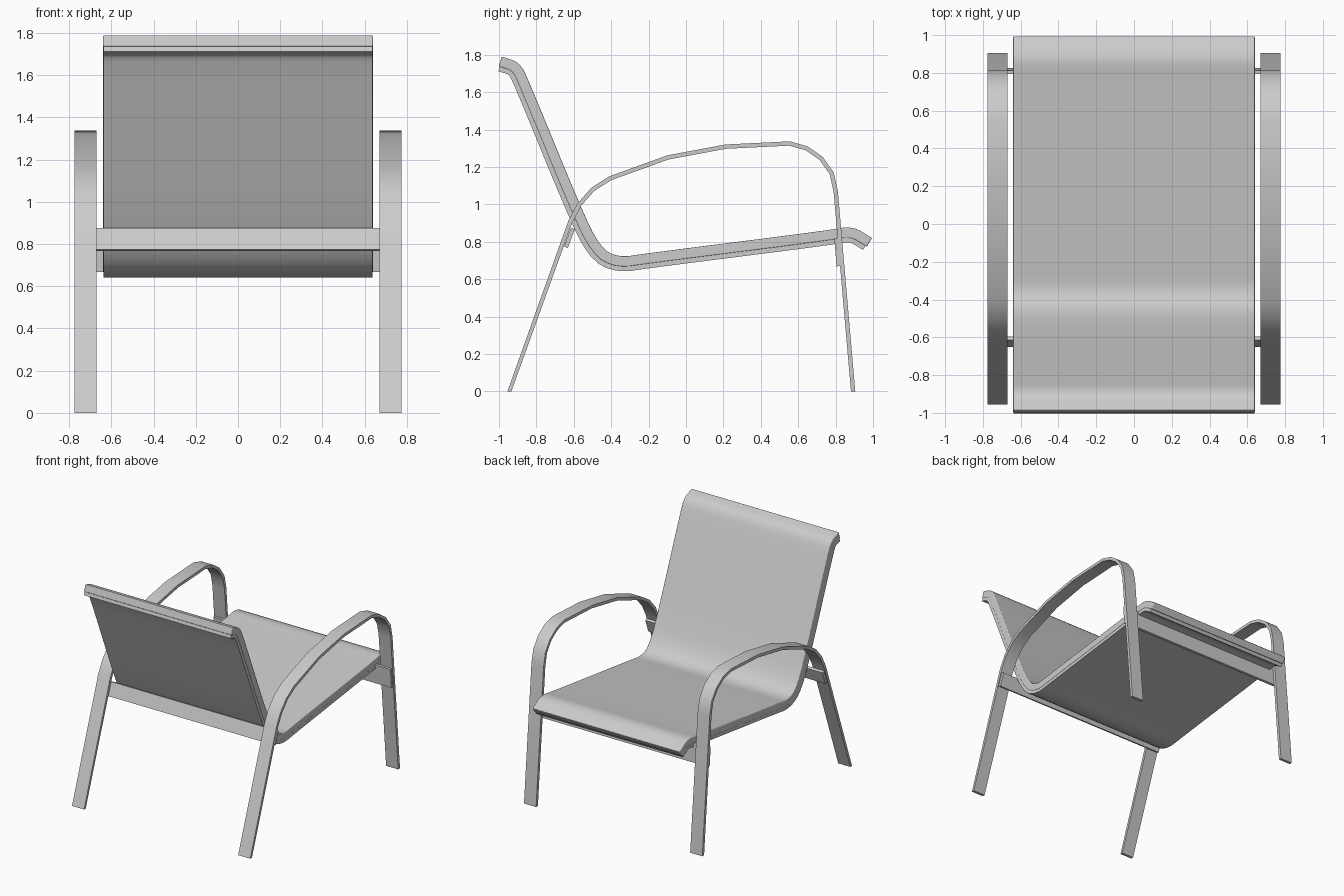
import bpy, bmesh
from mathutils import Vector

cube = bpy.data.objects.get("Cube")
if cube:
    bpy.data.objects.remove(cube, do_unlink=True)

grey = bpy.data.materials.new("light grey")
grey.use_nodes = True
colour = (0.6, 0.6, 0.6, 1)
grey.diffuse_color = colour
grey.node_tree.nodes["Principled BSDF"].inputs["Base Color"].default_value = colour


def offset(path, dist):
    """Shift a (y, z) polyline to its right-hand side, with mitred corners."""
    pts = [Vector(p) for p in path]
    out = []
    for i, p in enumerate(pts):
        dirs = [(b - a).normalized() for a, b in zip(pts[max(i - 1, 0):i + 1], pts[max(i - 1, 0) + 1:i + 2])]
        normals = [Vector((d.y, -d.x)) for d in dirs]
        n = sum(normals, Vector((0, 0))).normalized()
        out.append(p + n * dist / n.dot(normals[0]))
    return out


def round_path(path, steps=2):
    """Soften the bends of a polyline by corner cutting."""
    pts = [Vector(p) for p in path]
    for _ in range(steps):
        cut = [pts[0]]
        for a, b in zip(pts, pts[1:]):
            cut += [a.lerp(b, 0.25), a.lerp(b, 0.75)]
        pts = cut + [path_end(pts)]
    return pts


def path_end(pts):
    return pts[-1].copy()


def strip(name, path, near, far, x0, x1, bevel=0.0):
    """Solid band between two offsets of a side path, spanning x0 to x1."""
    a, b = offset(path, near), offset(path, far)
    bm = bmesh.new()
    rows = []
    for p, q in zip(a, b):
        ring = ((x0, p), (x1, p), (x1, q), (x0, q))
        rows.append([bm.verts.new((x, v.x, max(v.y, 0))) for x, v in ring])
    for r, s in zip(rows, rows[1:]):
        for k in range(4):
            j = (k + 1) % 4
            bm.faces.new((r[k], r[j], s[j], s[k]))
    bm.faces.new(rows[0])
    bm.faces.new(rows[-1])
    bmesh.ops.recalc_face_normals(bm, faces=bm.faces)
    mesh = bpy.data.meshes.new(name)
    bm.to_mesh(mesh)
    bm.free()
    mesh.materials.append(grey)
    obj = bpy.data.objects.new(name, mesh)
    bpy.context.collection.objects.link(obj)
    if bevel:
        mod = obj.modifiers.new("rounded edges", "BEVEL")
        mod.width = bevel
        mod.segments = 4
        mod.limit_method = "ANGLE"
        mod.angle_limit = 1.0
    bpy.ops.object.select_all(action="DESELECT")
    obj.select_set(True)
    bpy.context.view_layer.objects.active = obj
    bpy.ops.object.shade_smooth_by_angle(angle=0.6)
    return obj


# Sling: rounded upper layer and a thin backing, following one side profile
seat = round_path([(-0.985, 1.79), (-0.89, 1.76), (-0.84, 1.66), (-0.57, 1.0),
                   (-0.46, 0.77), (-0.36, 0.715), (-0.22, 0.737), (0.76, 0.861),
                   (0.89, 0.885), (0.995, 0.82)])
strip("seat_sling", seat, 0, 0.055, -0.64, 0.64, 0.024)
backing = seat[1:-1]
strip("seat_backing", backing, 0.05, 0.08, -0.637, 0.637)

# Bent flat-bar arms, each with its front and back leg
arm = [(-0.955, 0), (-0.63, 0.91), (-0.58, 1.005), (-0.505, 1.09), (-0.41, 1.15),
       (-0.1, 1.262), (0.21, 1.32), (0.555, 1.337), (0.65, 1.31), (0.73, 1.255),
       (0.79, 1.17), (0.812, 1.07), (0.905, 0)]
for side, x0, x1 in (("left", 0.67, 0.775), ("right", -0.775, -0.67)):
    strip(side + "_arm_and_legs", arm, 0, 0.023, x0, x1)

# Flat crossbars lying against the inner faces of the legs
strip("rear_crossbar", [(-0.652, 0.775), (-0.615, 0.875)], 0, 0.022, -0.77, 0.77)
strip("front_crossbar", [(0.813, 0.82), (0.825, 0.67)], 0, 0.02, -0.77, 0.77)
